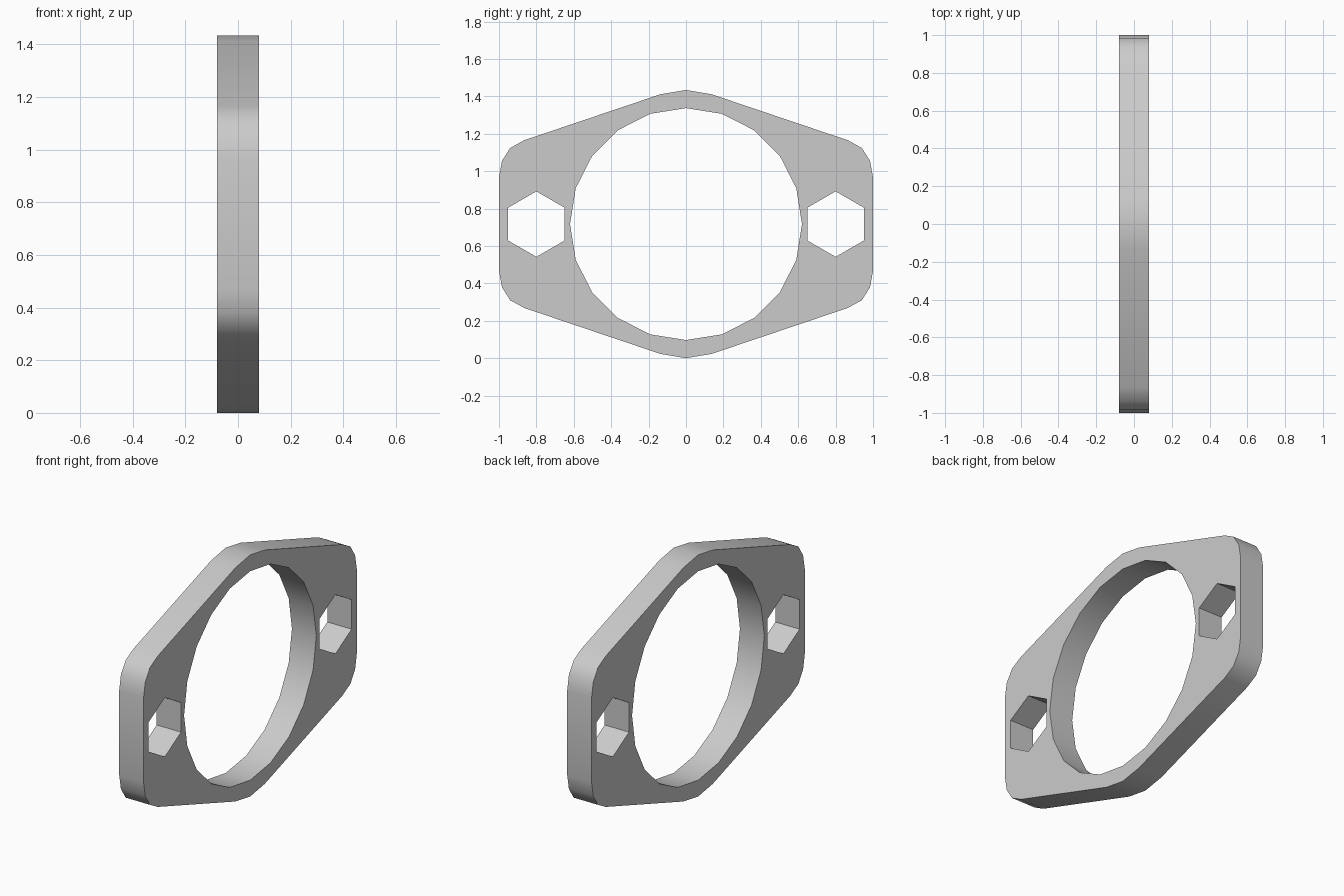
import bpy, bmesh
from math import sin, cos, pi, radians

cube = bpy.data.objects.get("Cube")
if cube:
    bpy.data.objects.remove(cube, do_unlink=True)

THICKNESS, CENTRE_Z = 0.16, 0.717

# Single grey material
grey = bpy.data.materials.new("plain grey")
grey.use_nodes = True
colour = (0.6, 0.6, 0.6, 1)
grey.diffuse_color = colour
grey.node_tree.nodes["Principled BSDF"].inputs["Base Color"].default_value = colour


def ring(sides, radius, centre_y=0.0):
    """Regular polygon with a corner pointing up."""
    return [(centre_y + radius * sin(2 * pi * i / sides),
             radius * cos(2 * pi * i / sides)) for i in range(sides)]


# Outer outline: one quadrant mirrored to all four
quadrant = [(0, 0.717), (0.137, 0.694), (0.866, 0.448),
            (0.94, 0.407), (0.984, 0.338), (1, 0.249)]
right_half = quadrant + [(y, -z) for y, z in reversed(quadrant)]
outline = right_half + [(-y, z) for y, z in reversed(right_half[1:-1])]

# Round bore and two hexagonal bolt holes
loops = [outline, ring(20, 0.62), ring(6, 0.175, 0.8), ring(6, 0.175, -0.8)]

# Fill the flat face between the loops, then extrude it to a plate
bm = bmesh.new()
edges = []
for loop in loops:
    verts = [bm.verts.new((-THICKNESS / 2, y, z + CENTRE_Z)) for y, z in loop]
    edges += [bm.edges.new((a, b)) for a, b in zip(verts, verts[1:] + verts[:1])]
bmesh.ops.triangle_fill(bm, use_beauty=True, edges=edges, normal=(1, 0, 0))
result = bmesh.ops.extrude_face_region(bm, geom=bm.faces[:], use_keep_orig=True)
moved = [g for g in result["geom"] if isinstance(g, bmesh.types.BMVert)]
bmesh.ops.translate(bm, verts=moved, vec=(THICKNESS, 0, 0))
bmesh.ops.recalc_face_normals(bm, faces=bm.faces[:])

mesh = bpy.data.meshes.new("flange_plate")
bm.to_mesh(mesh)
bm.free()
mesh.materials.append(grey)
plate = bpy.data.objects.new("flange_plate", mesh)
bpy.context.collection.objects.link(plate)

# Smooth curved walls, crisp rims and hexagon corners
bpy.ops.object.select_all(action='DESELECT')
plate.select_set(True)
bpy.context.view_layer.objects.active = plate
bpy.ops.object.shade_smooth_by_angle(angle=radians(30))
